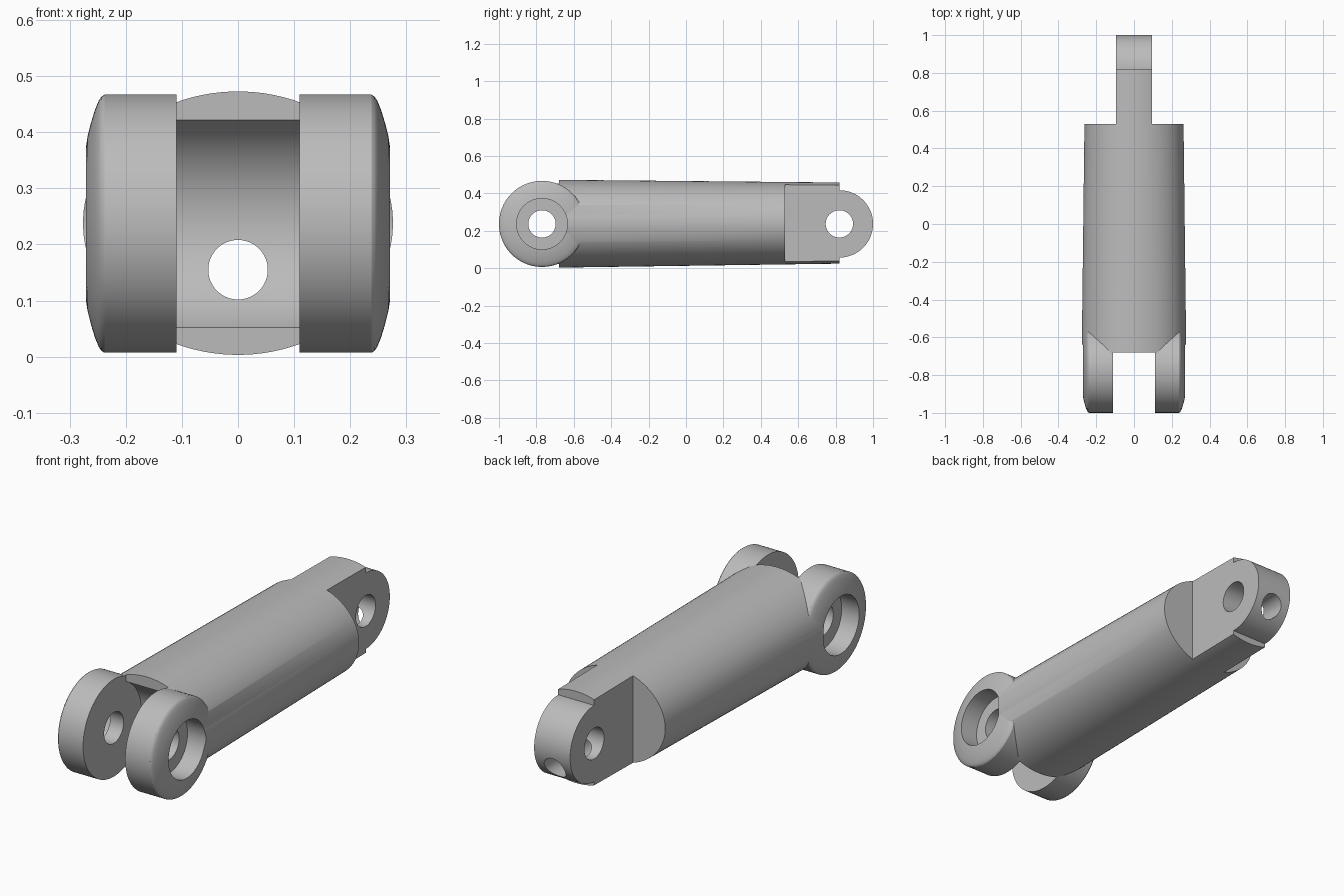
import bpy, bmesh, math
from mathutils import Matrix

if "Cube" in bpy.data.objects:
    bpy.data.objects.remove(bpy.data.objects["Cube"], do_unlink=True)

grey = bpy.data.materials.new("plain_grey")
grey.use_nodes = True
color = (0.5, 0.5, 0.5, 1)
grey.diffuse_color = color
grey.node_tree.nodes["Principled BSDF"].inputs["Base Color"].default_value = color

AXIS_Z = 0.237
FORK_Y, TONGUE_Y = -0.77, 0.82
SEGMENTS = 96


def loft(name, rings):
    """Solid skinned through a list of rings of points."""
    bm = bmesh.new()
    loops = [[bm.verts.new(p) for p in ring] for ring in rings]
    for a, b in zip(loops, loops[1:]):
        for i in range(len(a)):
            j = (i + 1) % len(a)
            bm.faces.new((a[i], a[j], b[j], b[i]))
    bm.faces.new(loops[0])
    bm.faces.new(loops[-1])
    bmesh.ops.recalc_face_normals(bm, faces=bm.faces)
    mesh = bpy.data.meshes.new(name)
    bm.to_mesh(mesh)
    bm.free()
    mesh.materials.append(grey)
    obj = bpy.data.objects.new(name, mesh)
    bpy.context.collection.objects.link(obj)
    return obj


def angles():
    return [2 * math.pi * (i + 0.5) / SEGMENTS for i in range(SEGMENTS)]


def along_y(name, sections):
    """Sections are (y, x radius, z radius, centre z)."""
    return loft(name, [[(rx * math.cos(t), y, cz + rz * math.sin(t)) for t in angles()]
                       for y, rx, rz, cz in sections])


def along_x(name, y, profile):
    """Turned part about the x direction; profile is (x, radius)."""
    return loft(name, [[(x, y + r * math.cos(t), AXIS_Z + r * math.sin(t)) for t in angles()]
                       for x, r in profile])


def box(name, x, y, z):
    return loft(name, [[(x[0], v, w) for v, w in
                        ((y[0], z[0]), (y[1], z[0]), (y[1], z[1]), (y[0], z[1]))],
                       [(x[1], v, w) for v, w in
                        ((y[0], z[0]), (y[1], z[0]), (y[1], z[1]), (y[0], z[1]))]])


def combine(target, tool, operation):
    mod = target.modifiers.new(tool.name, "BOOLEAN")
    mod.operation, mod.solver, mod.object = operation, "EXACT", tool
    bpy.context.view_layer.objects.active = target
    bpy.ops.object.modifier_apply(modifier=mod.name)
    bpy.data.objects.remove(tool, do_unlink=True)


# Slightly tapered oval shaft
link = along_y("connecting_link", [(-0.70, 0.277, 0.235, 0.238),
                                   (TONGUE_Y, 0.259, 0.217, 0.2415)])

# Fork arms with a rounded outer rim
rim = [(0.09, 0.23), (0.238, 0.23), (0.243, 0.227), (0.248, 0.22), (0.255, 0.203),
       (0.262, 0.18), (0.268, 0.156), (0.272, 0.13)]
for side in (-1, 1):
    arm = along_x("fork_arm", FORK_Y, [(side * x, r) for x, r in rim])
    combine(link, arm, "UNION")

# Rounded tongue end
combine(link, along_x("tongue_end", TONGUE_Y, [(-0.12, 0.18), (0.12, 0.18)]), "UNION")

# Fork gap with hollowed floor, and flats beside the tongue
cutters = [box("fork_gap", (-0.11, 0.11), (-1.2, -0.68), (-0.2, 0.7)),
           along_x("gap_hollow", FORK_Y, [(-0.11, 0.206), (0.11, 0.206)])]
for side in (-1, 1):
    cutters.append(box("tongue_flat", (side * 0.094, side * 0.5), (0.53, 1.2), (-0.2, 0.7)))
    cutters.append(along_x("counterbore", FORK_Y, [(side * 0.18, 0.136), (side * 0.4, 0.136)]))

# Pin holes and the lengthwise oil bore
for y in (FORK_Y, TONGUE_Y):
    cutters.append(along_x("pin_hole", y, [(-0.5, 0.073), (0.5, 0.073)]))
cutters.append(along_y("long_bore", [(-1.2, 0.053, 0.053, 0.155), (1.2, 0.053, 0.053, 0.155)]))
for cutter in cutters:
    combine(link, cutter, "DIFFERENCE")

# Smooth curved faces, crisp edges
bpy.ops.object.select_all(action="DESELECT")
link.select_set(True)
bpy.context.view_layer.objects.active = link
bpy.ops.object.shade_smooth_by_angle(angle=math.radians(25))
